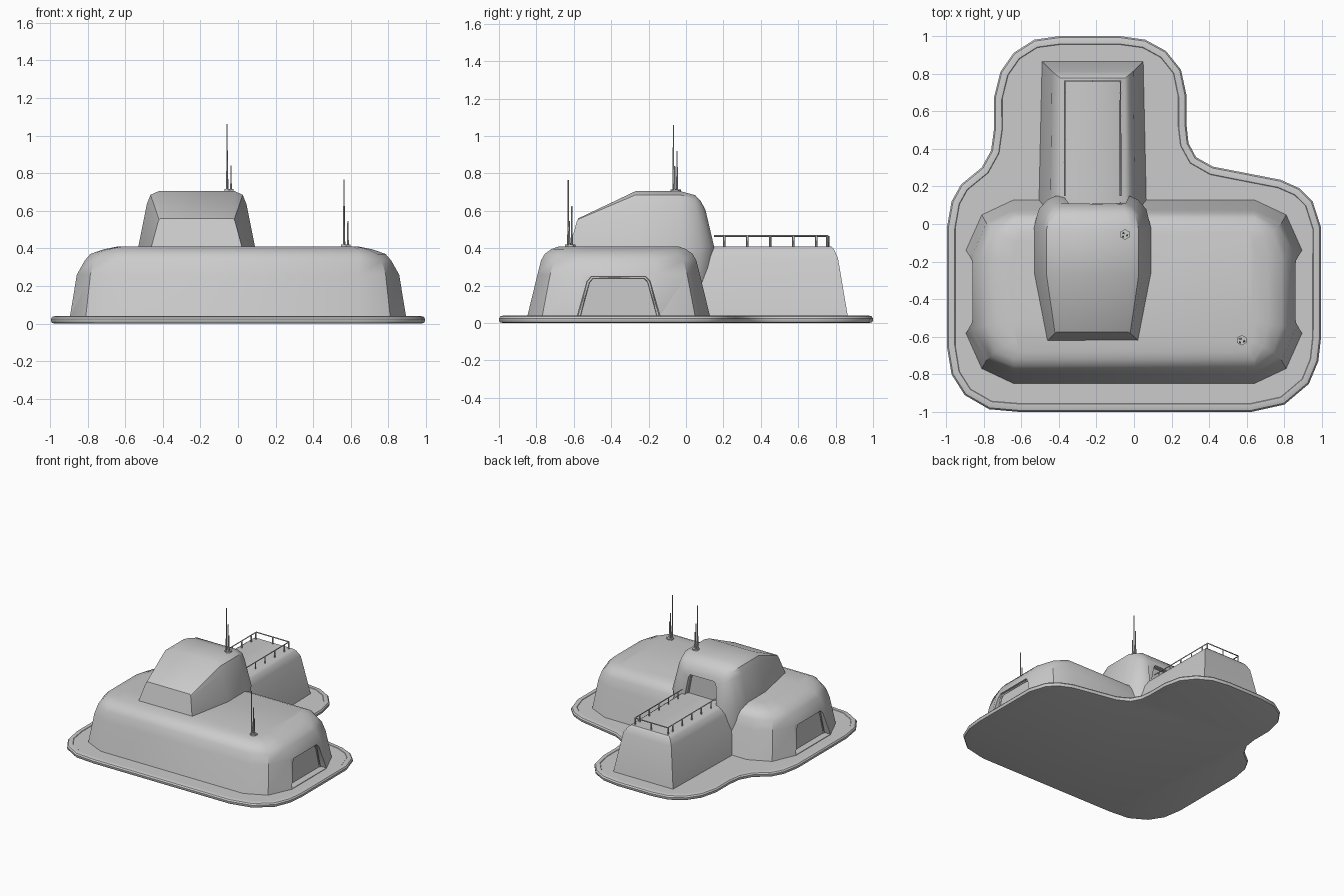
import bpy, bmesh
from mathutils import Vector

if "Cube" in bpy.data.objects:
    bpy.data.objects.remove(bpy.data.objects["Cube"])


def finish(name, bm, angle=0.6):
    bmesh.ops.recalc_face_normals(bm, faces=bm.faces[:])
    me = bpy.data.meshes.new(name)
    bm.to_mesh(me)
    bm.free()
    ob = bpy.data.objects.new(name, me)
    bpy.context.collection.objects.link(ob)
    bpy.ops.object.select_all(action='DESELECT')
    ob.select_set(True)
    bpy.context.view_layer.objects.active = ob
    if angle:
        bpy.ops.object.shade_smooth_by_angle(angle=angle)
    return ob


def loft(name, rings, angle=0.6):
    """Closed solid skinned through rings of equal point count."""
    bm = bmesh.new()
    vs = [[bm.verts.new(p) for p in r] for r in rings]
    n = len(vs[0])
    for a, b in zip(vs, vs[1:]):
        for i in range(n):
            j = (i + 1) % n
            bm.faces.new((a[i], a[j], b[j], b[i]))
    bm.faces.new(vs[0][::-1])
    bm.faces.new(vs[-1])
    return finish(name, bm, angle)


def cut(ob, rings):
    """Carve a recess out of a part, then discard the cutter."""
    cutter = loft("recess_cutter", rings, 0)
    cutter.hide_render = True
    m = ob.modifiers.new("recess", 'BOOLEAN')
    m.operation, m.object, m.solver = 'DIFFERENCE', cutter, 'EXACT'
    bpy.context.view_layer.objects.active = ob
    # keep the recess ahead of any smoothing modifier
    bpy.ops.object.modifier_apply(modifier=m.name)
    bpy.data.objects.remove(cutter)
    bpy.ops.object.select_all(action='DESELECT')
    ob.select_set(True)
    bpy.ops.object.shade_smooth_by_angle(angle=0.6)


def frame(name, path, half):
    """Thin square bar following an open path."""
    cu = bpy.data.curves.new(name, 'CURVE')
    cu.dimensions = '3D'
    cu.bevel_depth = half
    cu.bevel_resolution = 0
    cu.use_fill_caps = True
    sp = cu.splines.new('POLY')
    sp.points.add(len(path) - 1)
    for p, q in zip(sp.points, path):
        p.co = (*q, 1)
    ob = bpy.data.objects.new(name, cu)
    bpy.context.collection.objects.link(ob)


# Ground slab: rounded T outline with a rolled rim
outline = [(-.6, -1), (.62, -1), (.8, -.96), (.93, -.85), (.98, -.73), (.995, -.6), (.995, -.02),
           (.95, .12), (.88, .19), (.78, .235), (.6, .27), (.42, .305), (.33, .355), (.29, .43),
           (.28, .52), (.28, .68), (.25, .82), (.17, .92), (.06, .98), (-.08, 1), (-.39, 1),
           (-.53, .98), (-.64, .91), (-.71, .81), (-.745, .67), (-.745, .5), (-.76, .39),
           (-.81, .3), (-.92, .21), (-.97, .12), (-.995, -.02), (-.995, -.65), (-.97, -.8),
           (-.9, -.91), (-.77, -.985)]


def inset(d):
    pts = [Vector(p) for p in outline]
    out = []
    for i, p in enumerate(pts):
        t = (pts[(i + 1) % len(pts)] - p).normalized() + (p - pts[i - 1]).normalized()
        t.normalize()
        out.append(p + Vector((-t.y, t.x)) * d)
    return out


loft("ground_slab", [[(p.x, p.y, z) for p in inset(d)] for d, z in
                     ((.022, 0), (.006, .004), (0, .013), (0, .025), (.008, .036), (.022, .04),
                      (.042, .04), (.045, .037), (.05, .037))])

# Main hall: twelve-sided tapered body, three corner points mirrored into each quadrant
CY = -.36


def hall_ring(z, corner):
    q = list(corner)
    pts = ([(x, -y) for x, y in q] + [(x, y) for x, y in q[::-1]]
           + [(-x, y) for x, y in q] + [(-x, -y) for x, y in q[::-1]])
    return [(x, y + CY, z) for x, y in pts]


hall = loft("main_hall", [
    hall_ring(.03, ((.64, .49), (.81, .41), (.895, .22))),
    hall_ring(.26, ((.64, .434), (.785, .366), (.857, .2))),
    hall_ring(.335, ((.64, .415), (.765, .345), (.815, .19))),
    hall_ring(.37, ((.64, .395), (.74, .32), (.785, .18))),
    hall_ring(.395, ((.64, .36), (.69, .29), (.715, .17))),
    hall_ring(.41, ((.61, .32), (.63, .26), (.64, .16)))])

# Recessed gates at both ends of the hall, with frames
gate = [(-.58, .041), (-.528, .225), (-.505, .25), (-.215, .25), (-.192, .225), (-.14, .041)]
for s, side in ((1, "right"), (-1, "left")):
    cut(hall, [[(s * x, y, z) for y, z in gate] for x in (.838, 1)])
    frame(side + "_gate_frame",
          [(s * .842, CY + (y - CY) * .96, z - .006) for y, z in gate], .007)

# Tower: symmetric sections from front to back (half width, y, z)
CX = -.22


def tower_ring(half):
    return [(CX - w, y, z) for w, y, z in half] + [(CX + w, y, z) for w, y, z in half[::-1]]


tower = loft("tower", [tower_ring(h) for h in (
    [(.245, -.625, .37), (.24, -.62, .41), (.205, -.585, .54), (.2, -.58, .553), (.19, -.575, .56)],
    [(.315, -.26, .37), (.31, -.26, .41), (.265, -.27, .635), (.245, -.27, .685), (.2, -.27, .705)],
    [(.315, -.02, .37), (.31, -.02, .41), (.265, -.03, .635), (.245, -.03, .685), (.2, -.03, .705)],
    [(.27, .06, .17), (.285, .08, .41), (.245, .05, .62), (.225, .05, .665), (.18, .05, .683)],
    [(.23, .1, .17), (.24, .13, .41), (.212, .09, .595), (.2, .082, .635), (.17, .08, .65)],
    [(.19, .12, .17), (.195, .15, .41), (.175, .11, .58), (.17, .105, .602), (.15, .1, .613)])])

# Doorway onto the terrace
door = [(-.15, .41), (-.12, .56), (-.105, .58), (.105, .58), (.12, .56), (.15, .41)]
cut(tower, [[(CX + x, y, z) for x, z in door] for y in (.075, .3)])
frame("terrace_door_frame", [(CX + x * .96, .08, z - .005) for x, z in door], .006)

# Rear annex whose roof is the terrace
loft("rear_annex", [[(CX - wf, yf, z), (CX + wf, yf, z), (CX + wb, yb, z), (CX - wb, yb, z)]
                    for z, wf, yf, wb, yb in ((.03, .288, .06, .27, .866), (.35, .225, .04, .216, .812),
                                              (.395, .2, .04, .19, .79), (.41, .175, .04, .17, .775))])

# Terrace railing: posts and a top bar on three sides
x0, x1, y1 = CX - .148, CX + .148, .76
frame("railing_bar", [(x0, .15, .465), (x0, y1, .465), (x1, y1, .465), (x1, .15, .465)], .005)
posts = [(x, y) for x in (x0, x1) for y in (.205, .328, .45, .574, .697, .755)] + [(CX, y1)]
for x, y in posts:
    frame("railing_post", [(x, y, .405), (x, y, .465)], .006)


# Antenna clusters: hexagonal foot and three tapered masts
def cone(name, x, y, z, h, r1, r2, n):
    bm = bmesh.new()
    bmesh.ops.create_cone(bm, cap_ends=True, segments=n, radius1=r1, radius2=r2, depth=h)
    bmesh.ops.translate(bm, verts=bm.verts[:], vec=(x, y, z + h / 2))
    finish(name, bm)


for ax, ay, az in ((-.048, -.056, .703), (.573, -.618, .408)):
    cone("antenna_foot", ax, ay, az, .012, .028, .028, 6)
    for dx, dy, h in ((-.01, -.011, .357), (-.008, .008, .217), (.011, -.005, .137)):
        cone("antenna_mast", ax + dx, ay + dy, az, h, .0045, .0035, 6)
        cone("antenna_sleeve", ax + dx, ay + dy, az, h * .3, .0065, .0055, 6)
